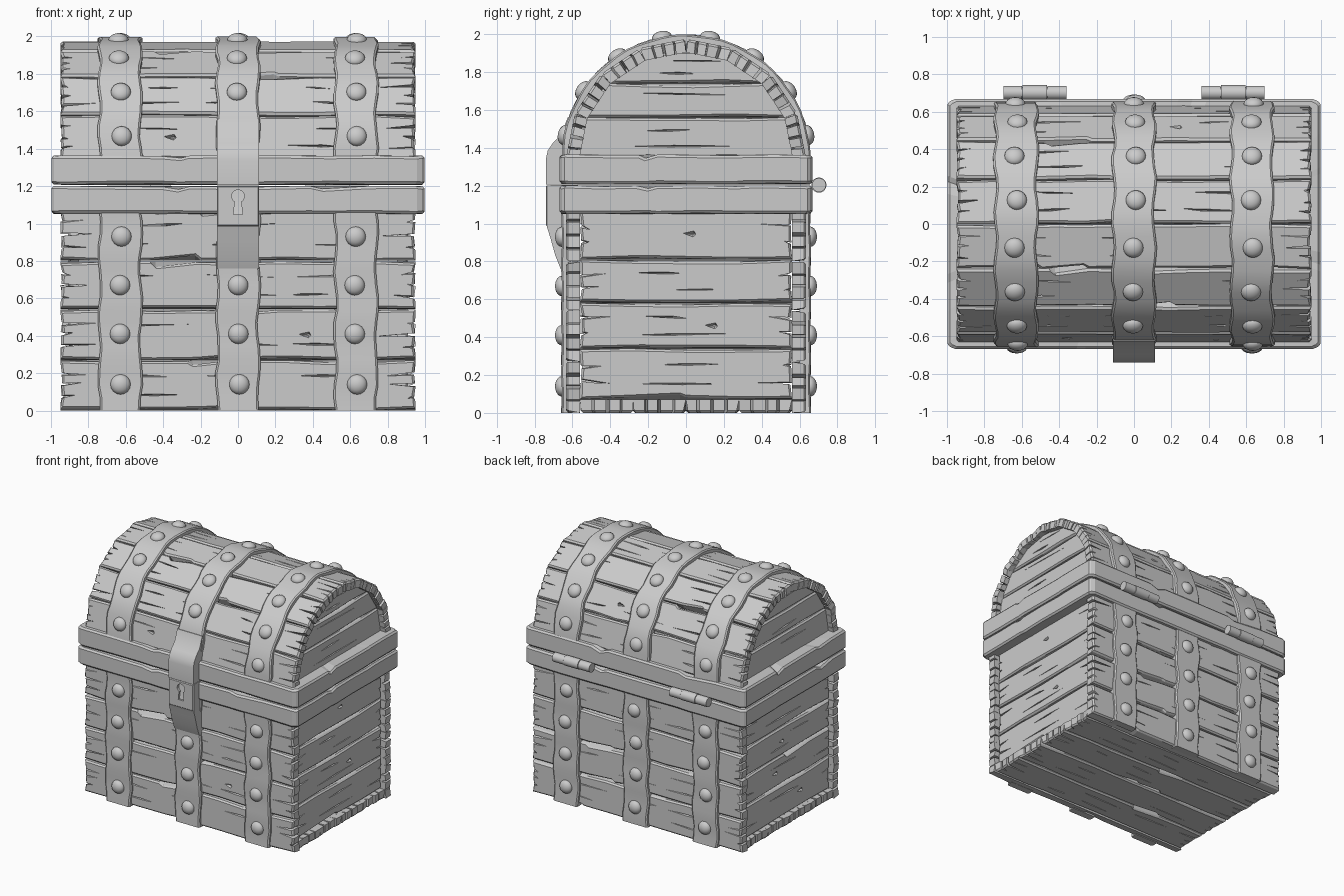
import bpy, bmesh, math, random
from mathutils import Matrix, Vector

if "Cube" in bpy.data.objects:
    bpy.data.objects.remove(bpy.data.objects["Cube"])

random.seed(7)
R = random.uniform
X, Y, Z = Vector((1, 0, 0)), Vector((0, 1, 0)), Vector((0, 0, 1))
LID_Z, LID_R = 1.34, 0.635


def finish(bm, name, smooth=None):
    bmesh.ops.recalc_face_normals(bm, faces=bm.faces[:])
    me = bpy.data.meshes.new(name)
    bm.to_mesh(me)
    bm.free()
    ob = bpy.data.objects.new(name, me)
    bpy.context.collection.objects.link(ob)
    if smooth:
        bpy.ops.object.select_all(action='DESELECT')
        ob.select_set(True)
        bpy.context.view_layer.objects.active = ob
        bpy.ops.object.shade_smooth_by_angle(angle=math.radians(smooth))
    return ob


def frame(origin, u, v):
    m = Matrix((u, v, u.cross(v))).transposed().to_4x4()
    m.translation = Vector(origin)
    return m


def skirt(bm, a, b):
    for i in range(len(a)):
        j = (i + 1) % len(a)
        bm.faces.new((a[i], a[j], b[j], b[i]))


def slab(bm, outer, T, M, holes=(), taper=1.0, bev=0.012, depth=0.014, pinch=0.2):
    """Bevelled board from an outline, with sunken holes in its face (local w = 0)."""
    hu = max(abs(p[0]) for p in outer)
    hv = max(abs(p[1]) for p in outer)
    su, sv = 1 - bev / hu, 1 - bev / hv
    top = [bm.verts.new((u * su, v * sv, 0)) for u, v in outer]
    mid = [bm.verts.new((u, v, -bev)) for u, v in outer]
    # the back is full width so that worn edges leave no open gaps
    bot = [bm.verts.new((u, taper * (math.copysign(hv, v) if abs(v) > 0.7 * hv else v), -T))
           for u, v in outer]
    skirt(bm, top, mid)
    skirt(bm, mid, bot)
    bm.faces.new(bot)
    loops, verts = [top], top + mid + bot
    for h in holes:
        cv = sum(p[1] for p in h) / len(h)
        rim = [bm.verts.new((u, v, 0)) for u, v in h]
        floor = [bm.verts.new((u, cv + (v - cv) * pinch, -depth)) for u, v in h]
        skirt(bm, rim, floor)
        bm.faces.new(floor)
        loops.append(rim)
        verts += rim + floor
    edges = [bm.edges.get((l[i], l[i - 1])) for l in loops for i in range(len(l))]
    bmesh.ops.triangle_fill(bm, use_beauty=True, edges=edges, normal=(0, 0, 1))
    bmesh.ops.transform(bm, matrix=M, verts=verts)


def cracks(umax, h, chip=0.35):
    out = []
    n = max(1, int(umax * 2 / 0.42))
    s = 2 * umax / n
    for row in (-0.38, 0.38):
        for k in range(n):
            if R(0, 1) < 0.7:
                l = R(0.15, 0.42) * s
                c = -umax + (k + 0.5) * s + R(-1, 1) * (0.48 * s - l)
                v, a, w, m = row * h, R(-.008, .008), R(.003, .007), R(-.5, .5) * l
                out.append([(c - l, v + a), (c + m, v + w), (c + l, v - a), (c + m, v - w)])
    if R(0, 1) < chip:
        c = R(-0.8, 0.8) * umax
        out.append([(c - .04, .004), (c + .015, .016), (c + .025, -.003), (c + .01, -.016)])
    return out


def long_edge(hu, h, n, jit, chip):
    pts = []
    for i in range(n):
        u = -hu + 2 * hu * i / (n - 1)
        if 0 < i < n - 1:
            u += R(-.04, .04)
        pts.append((u, h - R(0, jit)))
        if 1 < i < n - 2 and R(0, 1) < chip:
            pts.append((u + 0.03, h - R(.02, .033)))
    return pts


def split_end(hu, h, n):
    """Splintered board end, listed from +v to -v."""
    pts, s = [], 2 * h / (n + 1)
    for k in range(n):
        v, g = h - (k + 1) * s + R(-.1, .1) * s, R(.004, .010)
        d = R(.03, .07) if R(0, 1) < .65 else R(.1, .2)
        pts += [(hu - R(0, .012), v + g), (hu - d, v + R(-.2, .2) * s), (hu - R(0, .012), v - g)]
    return pts


def plank(bm, L, W, T, M, n_end=3, taper=1.0):
    hu, h = L / 2, W / 2
    n = max(5, int(L / 0.2))
    top = long_edge(hu, h, n, .014, .15)
    bot = [(-u, -v) for u, v in long_edge(hu, h, n, .014, .15)]
    left = [(-u, -v) for u, v in split_end(hu, h, n_end)]
    slab(bm, top + split_end(hu, h, n_end) + bot + left, T, M, cracks(hu - 0.25, h), taper)


def loft(bm, rows, closed=False):
    vs = [[bm.verts.new(p) for p in r] for r in rows]
    for i in range(len(vs) if closed else len(vs) - 1):
        skirt(bm, vs[i], vs[(i + 1) % len(vs)])
    if not closed:
        bm.faces.new(vs[0])
        bm.faces.new(vs[-1])


def strap(bm, x, path):
    """Wavy metal band along (point, normal) pairs."""
    p1, p2, rows = R(0, 6), R(0, 6), []
    for i, (p, nrm) in enumerate(path):
        a = x - 0.113 + 0.008 * math.sin(i * 1.3 + p1) + R(-.003, .003)
        b = x + 0.113 + 0.008 * math.sin(i * 1.1 + p2) + R(-.003, .003)
        t = 0.022 + 0.003 * math.sin(i * 1.5 + p1)
        sec = ((a, -.035), (a, t - .008), (a + .01, t), (b - .01, t), (b, t - .008), (b, -.035))
        rows.append([Vector((u, p.y, p.z)) + nrm * w for u, w in sec])
    loft(bm, rows)


def rivet(bm, p, nrm):
    m = Matrix.Translation(p) @ nrm.to_track_quat('Z', 'Y').to_matrix().to_4x4()
    bmesh.ops.create_uvsphere(bm, u_segments=16, v_segments=10, radius=0.054,
                              matrix=m @ Matrix.Diagonal((1, 1, 0.68, 1)))


# Front and back wall planks
for name, s in (("front_planks", -1), ("back_planks", 1)):
    bm = bmesh.new()
    for a, b in ((0, .27), (.27, .54), (.54, .80), (.80, 1.08)):
        plank(bm, 1.90, b - a, .075, frame((0, s * .635, (a + b) / 2), X * -s, Z))
    finish(bm, name)

# Side wall planks, slightly recessed
for name, s in (("right_planks", 1), ("left_planks", -1)):
    bm = bmesh.new()
    for a, b in ((.07, .34), (.34, .58), (.58, .81), (.81, 1.08)):
        plank(bm, 1.12, b - a, .06, frame((s * .91, 0, (a + b) / 2), Y * s, Z), 2)
    finish(bm, name)

# Floor planks
bm = bmesh.new()
for k in range(4):
    plank(bm, 1.88, .28, .07, frame((0, -.42 + .28 * k, 0), X, -Y), 3)
finish(bm, "floor_planks")

# Barrel lid planks
bm = bmesh.new()
step = math.pi / 8
for k in range(8):
    a = (k + .5) * step
    n = Vector((0, -math.cos(a), math.sin(a)))
    plank(bm, 1.90, 2 * LID_R * math.sin(step / 2), .07,
          frame(Z * LID_Z + n * LID_R * math.cos(step / 2), X, n.cross(X)), 3, 1 - .07 / LID_R)
finish(bm, "lid_planks")

# Lid end panels, three boards clipped to the arch
for name, s in (("lid_end_right", 1), ("lid_end_left", -1)):
    bm = bmesh.new()
    for a, b in ((0, .22), (.22, .40), (.40, .572)):
        c, h = (a + b) / 2, (b - a) / 2
        zs = [a + (b - a) * i / 6 for i in range(7)]
        side = [(math.sqrt(.575 ** 2 - z * z), z - c) for z in zs]
        up = [(side[-1][0] * t, h - R(0, .014)) for t in (.6, .1, -.5)]
        low = [(side[0][0] * t, -h + R(0, .014)) for t in (-.6, -.1, .5)]
        slab(bm, side + up + [(-u, v) for u, v in reversed(side)] + low, .05,
             frame((s * .90, 0, LID_Z + c), Y * s, Z), cracks(.2 if a > .3 else .38, h, 0))
    finish(bm, name)

# Rim frames of the box and of the lid
corners = [(-1, -1), (1, -1), (1, 1), (-1, 1)]
for name, zb, zt in (("box_rim", 1.05, 1.202), ("lid_rim", 1.207, 1.365)):
    bm, rows = bmesh.new(), []
    for i in range(4):
        (s0, t0), (s1, t1) = corners[i], corners[(i + 1) % 4]
        for f in (0, .02, .16, .3, .34, .38, .55, .7, .74, .86, .98):
            g = f + (R(-.012, .012) if .1 < f < .9 else 0)
            s, t = s0 + (s1 - s0) * g, t0 + (t1 - t0) * g
            chip = R(.012, .025) if f in (.34, .74) and R(0, 1) < .6 else 0
            lo, hi = R(0, .006), R(0, .006) + chip
            c = .012 if f == 0 else 0
            sec = ((.11, zb), (.012 + c, zb + lo), (c, zb + .014 + lo),
                   (c, zt - .014 - hi), (.012 + c, zt - hi), (.11, zt))
            rows.append([(s * (.997 - q), t * (.668 - q), z) for q, z in sec])
    loft(bm, rows, True)
    finish(bm, name)

# Metal straps and rivets
bands, studs = bmesh.new(), bmesh.new()
for x in (-.63, 0, .63):
    for s in (-1, 1):
        strap(bands, x, [(Vector((0, s * .635, 1.08 * i / 16)), Y * s) for i in range(17)])
        for z in (.14, .41, .67, .93):
            if not (x == 0 and s < 0 and z > .9):
                rivet(studs, Vector((x + R(-.01, .01), s * .655, z)), Y * s)
    arc = [Vector((0, -math.cos(a), math.sin(a))) for a in (math.pi * i / 32 for i in range(33))]
    strap(bands, x, [(Z * LID_Z + n * LID_R, n) for n in arc])
    for k in range(8):
        if not (x == 0 and k == 0):
            n = arc[4 * k + 2]
            rivet(studs, Vector((x + R(-.01, .01), 0, LID_Z)) + n * .653, n)
finish(bands, "straps", 35)
finish(studs, "rivets", 60)

# Hasp on the lid and lock case on the box
hasp = [(-.57, 1.56), (-.625, 1.56), (-.66, 1.47), (-.70, 1.43), (-.73, 1.385), (-.74, 1.34),
        (-.74, 1.207), (-.57, 1.207)]
case = [(-.57, 1.203), (-.715, 1.203), (-.728, 1.0), (-.735, .985), (-.715, .92), (-.69, .83),
        (-.662, .76), (-.57, .76)]
for name, prof in (("hasp", hasp), ("lock_case", case)):
    bm = bmesh.new()
    loft(bm, [[(x, y, z) for y, z in prof] for x in (-.113, .113)])
    finish(bm, name, 25)

# Lock plate with keyhole
bm = bmesh.new()
key = [(.034 * math.cos(a), .052 + .034 * math.sin(a))
       for a in (math.radians(-60 + 300 * i / 14) for i in range(15))]
key += [(-.024, -.045), (.024, -.045)]
slab(bm, [(-.113, -.108), (.113, -.108), (.113, .108), (-.113, .108)], .03,
     frame((0, -.74, 1.094), X, Z), [key], bev=.006, depth=.026, pinch=1)
finish(bm, "lock_plate")

# Hinge barrels at the back
bm = bmesh.new()
for x, length, r in ((-.648, .10, .037), (-.53, .13, .04), (-.412, .10, .037), (-.53, .30, .03)):
    for s in (-1, 1):
        bmesh.ops.create_cone(bm, cap_ends=True, segments=20, radius1=r, radius2=r, depth=length,
                              matrix=Matrix.Translation((s * x, .702, 1.203))
                              @ Matrix.Rotation(math.pi / 2, 4, 'Y'))
finish(bm, "hinges", 40)
